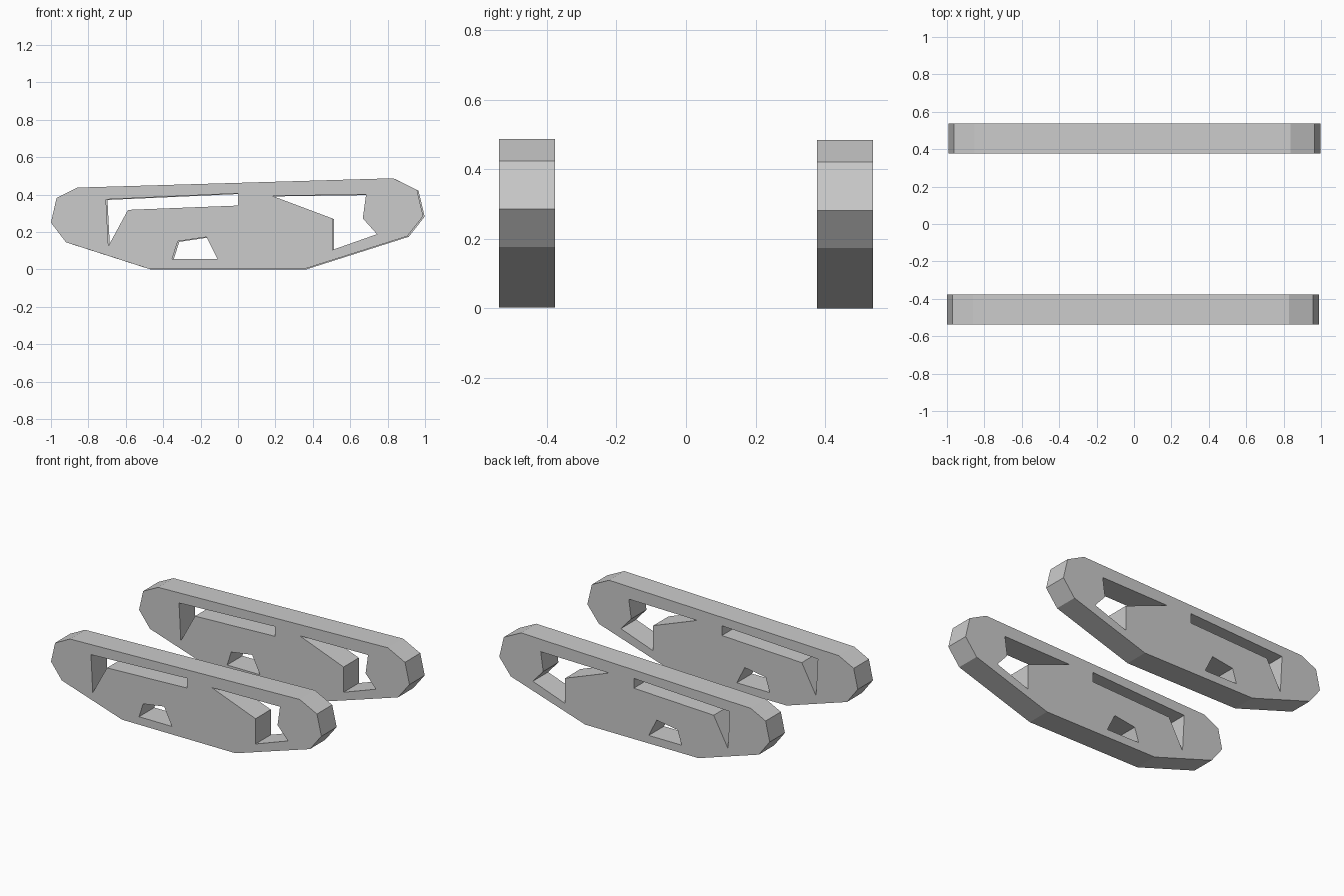
import bpy, bmesh
from math import radians
from mathutils import Matrix

if "Cube" in bpy.data.objects:
    bpy.data.objects.remove(bpy.data.objects["Cube"])

# Side profile and openings (x, z)
OUTLINE = [(-1.0, .25), (-.97, .382), (-.86, .437), (.83, .487), (.957, .424),
           (.99, .285), (.905, .177), (.358, .003), (-.477, .003), (-.92, .145)]
HOLES = [
    [(-.706, .374), (0, .406), (0, .341), (-.588, .318), (-.693, .125)],
    [(.182, .393), (.685, .4), (.667, .273), (.743, .188), (.505, .104), (.505, .272)],
    [(-.322, .15), (-.168, .173), (-.11, .056), (-.352, .056)],
]


def side_plate(name, dx, y, dz):
    """Filled profile with openings, extruded to a plate standing in xz."""
    curve = bpy.data.curves.new(name + "_profile", 'CURVE')
    curve.dimensions = '2D'
    curve.fill_mode = 'BOTH'
    curve.extrude = .08
    for loop in [OUTLINE] + HOLES:
        spline = curve.splines.new('POLY')
        spline.points.add(len(loop) - 1)
        for point, (x, z) in zip(spline.points, loop):
            point.co = (x + dx, z + dz, 0, 1)
        spline.use_cyclic_u = True
    helper = bpy.data.objects.new(name + "_profile", curve)
    bpy.context.collection.objects.link(helper)
    bpy.context.view_layer.update()
    deps = bpy.context.evaluated_depsgraph_get()
    mesh = bpy.data.meshes.new_from_object(helper.evaluated_get(deps))
    bpy.data.objects.remove(helper)

    # Weld the caps to the walls, stand upright, flat shade
    bm = bmesh.new()
    bm.from_mesh(mesh)
    bmesh.ops.remove_doubles(bm, verts=bm.verts, dist=1e-4)
    bmesh.ops.transform(bm, verts=bm.verts,
                        matrix=Matrix.Translation((0, y, 0)) @ Matrix.Rotation(radians(90), 4, 'X'))
    bmesh.ops.recalc_face_normals(bm, faces=bm.faces)
    for face in bm.faces:
        face.smooth = False
    bm.to_mesh(mesh)
    bm.free()
    plate = bpy.data.objects.new(name, mesh)
    bpy.context.collection.objects.link(plate)
    return plate


# Front and back plates, the back one very slightly offset
side_plate("front_side_plate", 0, -.457, 0)
side_plate("back_side_plate", .008, .457, -.003)
